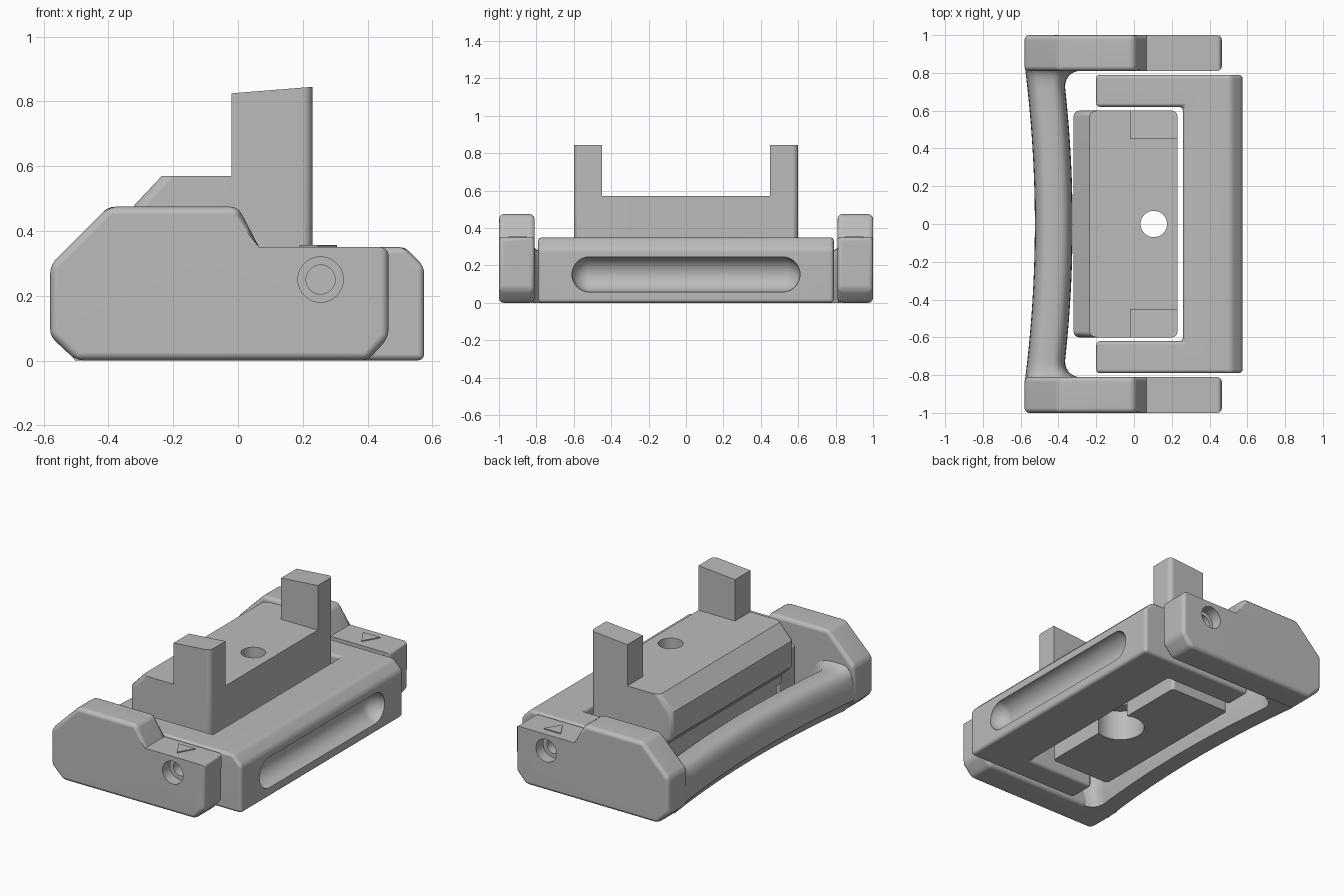
import bpy, bmesh, math
from mathutils import Matrix

cube = bpy.data.objects.get("Cube")
if cube:
    bpy.data.objects.remove(cube, do_unlink=True)

grey = bpy.data.materials.new("grey plastic")
grey.use_nodes = True
GREY = (0.5, 0.5, 0.5, 1)
grey.diffuse_color = GREY
for node in grey.node_tree.nodes:
    if node.type == "BSDF_PRINCIPLED":
        node.inputs["Base Color"].default_value = GREY


def make(name, bm):
    bmesh.ops.recalc_face_normals(bm, faces=bm.faces[:])
    me = bpy.data.meshes.new(name)
    bm.to_mesh(me)
    bm.free()
    me.materials.append(grey)
    ob = bpy.data.objects.new(name, me)
    bpy.context.collection.objects.link(ob)
    return ob


def skin(bm, rings):
    """Join closed rings of points into a capped solid."""
    rows = [[bm.verts.new(p) for p in ring] for ring in rings]
    n = len(rows[0])
    for a, b in zip(rows, rows[1:]):
        for i in range(n):
            j = (i + 1) % n
            bm.faces.new((a[i], a[j], b[j], b[i]))
    bm.faces.new(rows[0])
    bm.faces.new(rows[-1])


def prism(pts, axis, lo, hi):
    bm = bmesh.new()
    if axis == "y":
        skin(bm, [[(u, t, v) for u, v in pts] for t in (lo, hi)])
    else:
        skin(bm, [[(u, v, t) for u, v in pts] for t in (lo, hi)])
    bmesh.ops.recalc_face_normals(bm, faces=bm.faces[:])
    return bm


def rect(x0, x1, y0, y1):
    return [(x0, y0), (x1, y0), (x1, y1), (x0, y1)]


def mark_bevel(bm, rule):
    """Flag the edges that the bevel modifier should round."""
    layer = bm.edges.layers.float.new("bevel_weight_edge")
    for e in bm.edges:
        a, b = e.verts[0].co, e.verts[1].co
        e[layer] = 1.0 if rule(a, b) else 0.0


def cylinder(r, centre, depth, axis):
    bm = bmesh.new()
    turn = Matrix.Rotation(math.pi / 2, 4, "X") if axis == "y" else Matrix()
    bmesh.ops.create_cone(bm, cap_ends=True, segments=40, radius1=r, radius2=r,
                          depth=depth, matrix=Matrix.Translation(centre) @ turn)
    return make("cutter", bm)


def finish(ob, bevel=0, cutters=()):
    """Bevel, cut, bake and shade one part."""
    if bevel:
        m = ob.modifiers.new("Round", "BEVEL")
        m.width, m.segments, m.limit_method = bevel, 3, "WEIGHT"
    for c in cutters:
        c.hide_render = True
        m = ob.modifiers.new("Cut", "BOOLEAN")
        m.object, m.operation, m.solver = c, "DIFFERENCE", "EXACT"
    bpy.context.view_layer.update()
    deps = bpy.context.evaluated_depsgraph_get()
    me = bpy.data.meshes.new_from_object(ob.evaluated_get(deps))
    ob.modifiers.clear()
    ob.data = me
    for c in cutters:
        bpy.data.objects.remove(c, do_unlink=True)
    bpy.ops.object.select_all(action="DESELECT")
    ob.select_set(True)
    bpy.context.view_layer.objects.active = ob
    bpy.ops.object.shade_smooth_by_angle(angle=math.radians(35))
    m = ob.modifiers.new("Flat normals", "WEIGHTED_NORMAL")
    m.keep_sharp = True


def near(a, b):
    return abs(a - b) < 1e-4


# Side arms with stepped top, recessed screw hole and arrow mark
ARM = [(-0.5, 0), (0.4, 0), (0.465, 0.07), (0.465, 0.35), (0.065, 0.35),
       (0, 0.475), (-0.4, 0.475), (-0.58, 0.295), (-0.58, 0.075)]


def arm_rule(a, b):
    on_shelf = near(a.z, 0.35) and near(b.z, 0.35)
    return not on_shelf or (near(a.x, 0.465) and near(b.x, 0.465))


for side, label in ((1, "back"), (-1, "front")):
    bm = prism(ARM, "y", *sorted((side * 0.81, side)))
    mark_bevel(bm, arm_rule)
    finish(make(label + "_arm", bm), 0.025,
           [cylinder(0.07, (0.255, side * 1.0, 0.25), 0.14, "y"),
            cylinder(0.045, (0.255, side * 0.9, 0.25), 0.4, "y")])
    y = side * 0.9
    arrow = [(0.19, y + 0.05), (0.305, y + 0.05), (0.2475, y - 0.05)]
    make(label + "_arrow_mark", prism(arrow, "z", 0.349, 0.356))

# Curved grip bar blending into both arms
rings = []
FILLET = 0.09
for k in range(49):
    y = 0.83 * math.sin(math.pi * (k / 48 - 0.5))
    d = min(FILLET, max(0, abs(y) - (0.81 - FILLET)))
    flare = FILLET - math.sqrt(max(0, FILLET ** 2 - d ** 2))
    mid = -0.425 - 0.05 * (y / 0.81) ** 2
    section = []
    for i in range(17):
        t = math.pi * i / 16
        c, s = math.cos(t), max(0, math.sin(t))
        section.append((math.copysign(abs(c) ** 0.65, c), 0.09 + 0.18 * s ** 0.65))
    section += [(-0.25, 0), (0.85, 0)]
    ring = []
    for u, z in section:
        x = mid + 0.1 * u + (flare * u if u > 0 else 0)
        ring.append((x, y, z + (flare * 0.3 if z > 0.2 else 0)))
    rings.append(ring)
bm = bmesh.new()
skin(bm, rings)
finish(make("grip_bar", bm))

# U-shaped frame with a chamfered outer edge and a long finger groove
U = [(0.575, -0.79), (0.575, 0.79), (-0.2, 0.79), (-0.2, 0.62),
     (0.26, 0.62), (0.26, -0.62), (-0.2, -0.62), (-0.2, -0.79)]
bm = prism(U, "z", 0, 0.35)
outer = [e for e in bm.edges
         if all(near(v.co.x, 0.575) and near(v.co.z, 0.35) for v in e.verts)]
bmesh.ops.bevel(bm, geom=outer, offset=0.06, segments=1, affect="EDGES")
mark_bevel(bm, lambda a, b: True)
frame = make("u_frame", bm)

groove = bmesh.new()
bmesh.ops.create_uvsphere(groove, u_segments=32, v_segments=17, radius=0.095)
bmesh.ops.rotate(groove, verts=groove.verts, matrix=Matrix.Rotation(math.pi / 2, 3, "X"))
for v in groove.verts:
    v.co.y += math.copysign(0.515, v.co.y)
    v.co.x += 0.58
    v.co.z += 0.152
finish(frame, 0.02, [make("cutter", groove)])

# Central block: upper body, narrower foot, and two posts
BODY = [(0.16, 0.2), (0.23, 0.27), (0.23, 0.57), (-0.235, 0.57),
        (-0.32, 0.48), (-0.32, 0.32), (-0.25, 0.25), (-0.25, 0.2)]
bm = prism(BODY, "y", -0.6, 0.6)
mark_bevel(bm, lambda a, b: near(a.y, b.y) and not near(a.z, b.z))
finish(make("central_block", bm), 0.03, [cylinder(0.07, (0.105, 0, 0.4), 0.8, "z")])

bm = prism(rect(-0.25, 0.16, -0.54, 0.54), "z", 0.01, 0.21)
mark_bevel(bm, lambda a, b: not near(a.z, b.z))
finish(make("block_foot", bm), 0.02, [cylinder(0.14, (0.105, 0, 0.1), 0.4, "z")])

POST = [(-0.02, 0.5), (0.23, 0.5), (0.23, 0.845), (-0.02, 0.825)]
for side, label in ((1, "back"), (-1, "front")):
    bm = prism(POST, "y", *sorted((side * 0.45, side * 0.6)))
    mark_bevel(bm, lambda a, b: near(a.x, 0.23) and near(b.x, 0.23)
               and near(abs(a.y), 0.6) and near(a.y, b.y))
    finish(make(label + "_post", bm), 0.03)
